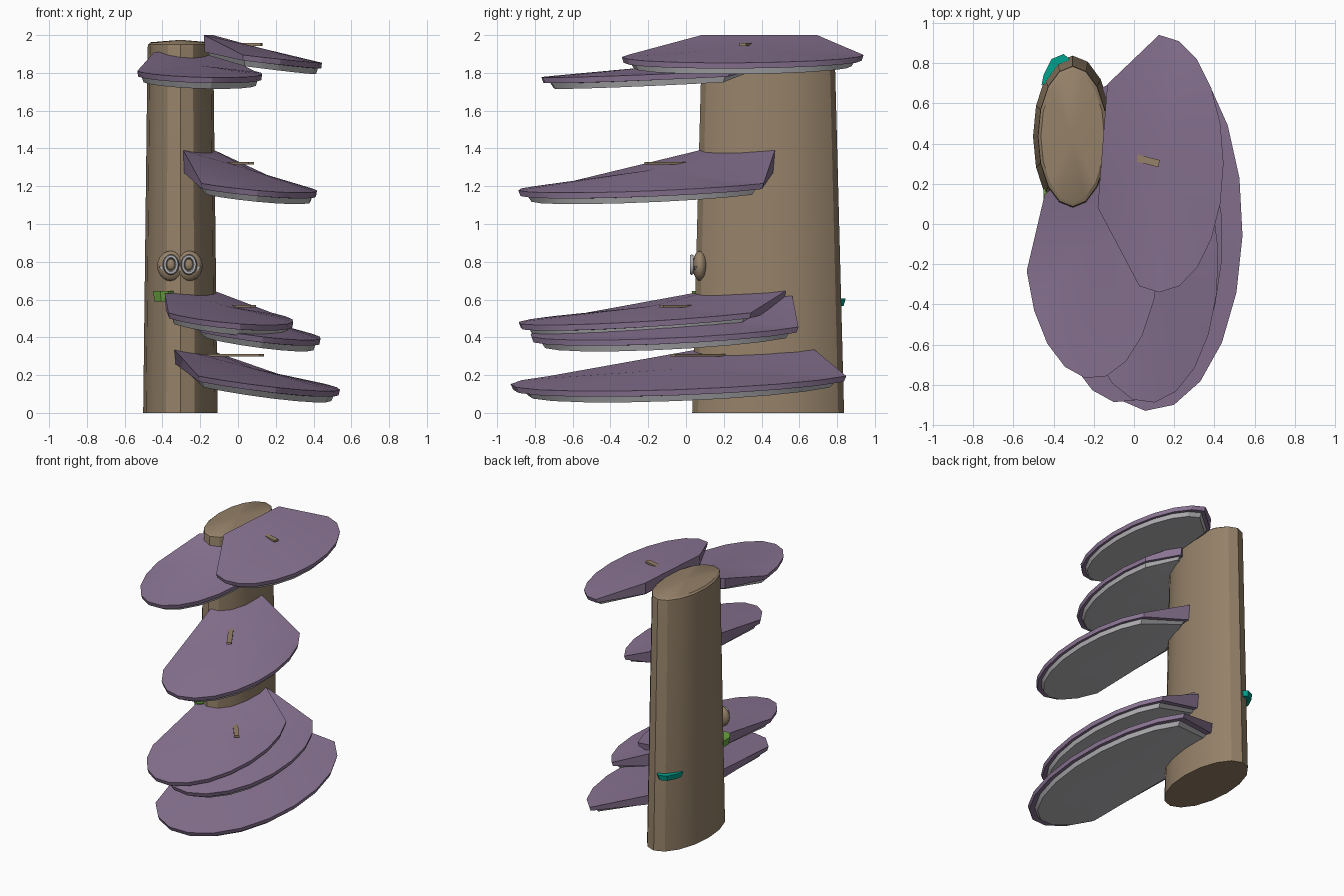
import bpy, bmesh, math
from mathutils import Vector

if "Cube" in bpy.data.objects:
    bpy.data.objects.remove(bpy.data.objects["Cube"])


def material(name, rgb):
    m = bpy.data.materials.new(name)
    m.diffuse_color = (*rgb, 1)
    m.use_nodes = True
    m.node_tree.nodes["Principled BSDF"].inputs["Base Color"].default_value = m.diffuse_color
    return m


PURPLE = material("purple", (0.26, 0.18, 0.30))
BROWN = material("brown", (0.30, 0.22, 0.14))
GREY = material("pale_grey", (0.46, 0.45, 0.47))
GREEN = material("green", (0.14, 0.36, 0.05))
TEAL = material("teal", (0.0, 0.36, 0.27))

TX, TY = -0.305, 0.435      # trunk axis
STRETCH = 2.0               # the whole model is drawn out along y


def finish(bm, name, mats, angle=30):
    bmesh.ops.recalc_face_normals(bm, faces=bm.faces)
    me = bpy.data.meshes.new(name)
    bm.to_mesh(me)
    bm.free()
    ob = bpy.data.objects.new(name, me)
    bpy.context.collection.objects.link(ob)
    for m in mats:
        me.materials.append(m)
    bpy.ops.object.select_all(action='DESELECT')
    ob.select_set(True)
    bpy.context.view_layer.objects.active = ob
    bpy.ops.object.shade_smooth_by_angle(angle=math.radians(angle))
    return ob


def bridge(bm, a, b, mat=0):
    n = len(a)
    for i in range(n):
        j = (i + 1) % n
        bm.faces.new((a[i], a[j], b[j], b[i])).material_index = mat


def fan(bm, ring, point, mat=0):
    c = bm.verts.new(point)
    n = len(ring)
    for i in range(n):
        bm.faces.new((ring[i], ring[(i + 1) % n], c)).material_index = mat


# Trunk: tapered oval column with a bevelled, slightly domed top
def trunk():
    bm = bmesh.new()
    rings = []
    for rx, ry, z in ((0.197, 0.402, 0), (0.174, 0.352, 1.925),
                      (0.172, 0.348, 1.95), (0.158, 0.325, 1.962)):
        rings.append([bm.verts.new((TX + rx * math.cos(k * math.tau / 16),
                                    TY + ry * math.sin(k * math.tau / 16), z))
                      for k in range(16)])
    for a, b in zip(rings, rings[1:]):
        bridge(bm, a, b)
    bm.faces.new(rings[0])
    fan(bm, rings[-1], (TX, TY, 1.975))
    finish(bm, "trunk", [BROWN])


# Shelf: round cap that fans out from a raised neck, with a pale underside
def shelf(name, cx, cy, r, neck_d, neck_w, z_far, z_end, z_mid, z_neck, neck_h):
    u = Vector((cx - TX, cy - TY / STRETCH)).normalized()
    v = Vector((-u.y, u.x))
    rim = []
    for k in range(12):
        a = math.radians(-99 + 18 * k)
        t = (1 - math.cos(a)) / 1.156
        rim.append((r * math.cos(a), r * math.sin(a), z_far + (z_end - z_far) * t, 0))
    rim += [(-neck_d, neck_w, z_neck, 1), (-neck_d, -neck_w, z_neck, 1)]
    bm = bmesh.new()

    def ring(scale, drop, neck_drop):
        out = []
        for a, b, z, is_neck in rim:
            p = u * a * scale + v * b * scale
            dz = neck_drop if is_neck else drop
            out.append(bm.verts.new((cx + p.x, (cy + p.y) * STRETCH, z - dz)))
        return out

    top = ring(1, 0, 0)
    edge = ring(0.985, 0.03, neck_h)
    lip = ring(0.93, 0.03, neck_h)
    under = ring(0.90, 0.06, neck_h + 0.02)
    fan(bm, top, (cx, cy * STRETCH, z_mid))
    bridge(bm, top, edge)
    bridge(bm, edge, lip)
    bridge(bm, lip, under, 1)
    fan(bm, under, (cx, cy * STRETCH, z_end - 0.06), 1)
    finish(bm, name, [PURPLE, GREY], 25)


# Twig: thin square peg from inside the trunk to a shelf centre
def twig(name, tip, z):
    root = Vector((TX + 0.1, TY - 0.05 if tip[0] > 0.1 and tip[1] > 0 else TY - 0.2, z))
    end = Vector((tip[0], tip[1], z))
    d = (end - root).normalized()
    side = Vector((-d.y, d.x, 0)) * 0.018
    up = Vector((0, 0, 0.007))
    bm = bmesh.new()
    a, b = [[bm.verts.new(p + side * s + up * t)
             for s, t in ((-1, -1), (1, -1), (1, 1), (-1, 1))] for p in (root, end)]
    bridge(bm, a, b)
    bm.faces.new(a)
    bm.faces.new(b)
    finish(bm, name, [BROWN])


# Small bracket: flat prism on the bark, narrower at its underside
def bracket(name, outline, z0, z1, mat):
    bm = bmesh.new()
    mid = Vector((sum(p[0] for p in outline), sum(p[1] for p in outline))) / len(outline)
    low = [bm.verts.new((*mid.lerp(Vector(p), 0.85), z0)) for p in outline]
    high = [bm.verts.new((*p, z1)) for p in outline]
    bridge(bm, low, high)
    bm.faces.new(low)
    bm.faces.new(high)
    finish(bm, name, [mat])


# Knob: squashed ball
def knob(name, loc, size, mat):
    bm = bmesh.new()
    bmesh.ops.create_uvsphere(bm, u_segments=16, v_segments=10, radius=1)
    bmesh.ops.scale(bm, vec=size, verts=bm.verts)
    bmesh.ops.translate(bm, vec=loc, verts=bm.verts)
    finish(bm, name, [mat], 60)


# Rim ring standing upright, facing the front
def hoop(name, loc, rx, rz, thick, mat):
    bm = bmesh.new()
    n, m = 16, 6
    loops = []
    for i in range(n):
        a = i * math.tau / n
        loops.append([bm.verts.new((
            loc[0] + (rx + thick * math.cos(b)) * math.cos(a),
            loc[1] + thick * math.sin(b),
            loc[2] + (rz + thick * math.cos(b)) * math.sin(a)))
            for b in (j * math.tau / m for j in range(m))])
    for i in range(n):
        bridge(bm, loops[i], loops[(i + 1) % n])
    finish(bm, name, [mat], 60)


trunk()

# name, centre x, centre y (before stretch), radius, neck distance, neck half width,
# heights of far rim, rim ends, middle and neck, neck thickness
SHELVES = (
    ("top_side_shelf", 0.125, 0.15, 0.32, 0.285, 0.155, 1.853, 1.895, 1.93, 2.0, 0.09),
    ("top_front_shelf", -0.205, -0.05, 0.335, 0.20, 0.18, 1.775, 1.81, 1.84, 1.91, 0.08),
    ("middle_shelf", 0.07, -0.095, 0.35, 0.36, 0.13, 1.165, 1.215, 1.285, 1.39, 0.12),
    ("upper_low_shelf", -0.06, -0.09, 0.355, 0.36, 0.14, 0.465, 0.53, 0.565, 0.665, 0.10),
    ("lower_low_shelf", 0.065, -0.04, 0.375, 0.36, 0.14, 0.385, 0.455, 0.51, 0.63, 0.12),
    ("bottom_shelf", 0.08, -0.005, 0.46, 0.40, 0.16, 0.115, 0.195, 0.235, 0.345, 0.08),
)
for s in SHELVES:
    shelf(*s)

for name, tip, z in (("top_twig", (0.125, 0.30), 1.95),
                     ("middle_twig", (0.07, -0.21), 1.322),
                     ("low_twig", (0.08, -0.13), 0.565),
                     ("bottom_twig", (0.125, -0.07), 0.305)):
    twig(name, tip, z)

# Pair of knobs with pale hoops on the front of the trunk
for side, x in (("left", -0.355), ("right", -0.26)):
    knob(side + "_knob", (x, 0.075, 0.778), (0.073, 0.04, 0.08), BROWN)
    hoop(side + "_hoop", (x, 0.03, 0.785), 0.032, 0.044, 0.011, GREY)
    knob(side + "_knob_centre", (x, 0.035, 0.785), (0.022, 0.012, 0.028), BROWN)
bracket("hoop_bar", [(-0.42, 0.045), (-0.195, 0.045), (-0.195, 0.06), (-0.42, 0.06)],
        0.755, 0.775, GREY)

bracket("green_bracket", [(-0.45, 0.18), (-0.45, 0.10), (-0.41, 0.04), (-0.37, 0.03),
                          (-0.34, 0.06), (-0.36, 0.12)], 0.59, 0.645, GREEN)
bracket("teal_bracket", [(-0.46, 0.69), (-0.45, 0.74), (-0.41, 0.82), (-0.35, 0.845),
                         (-0.32, 0.82), (-0.38, 0.72)], 0.565, 0.605, TEAL)
